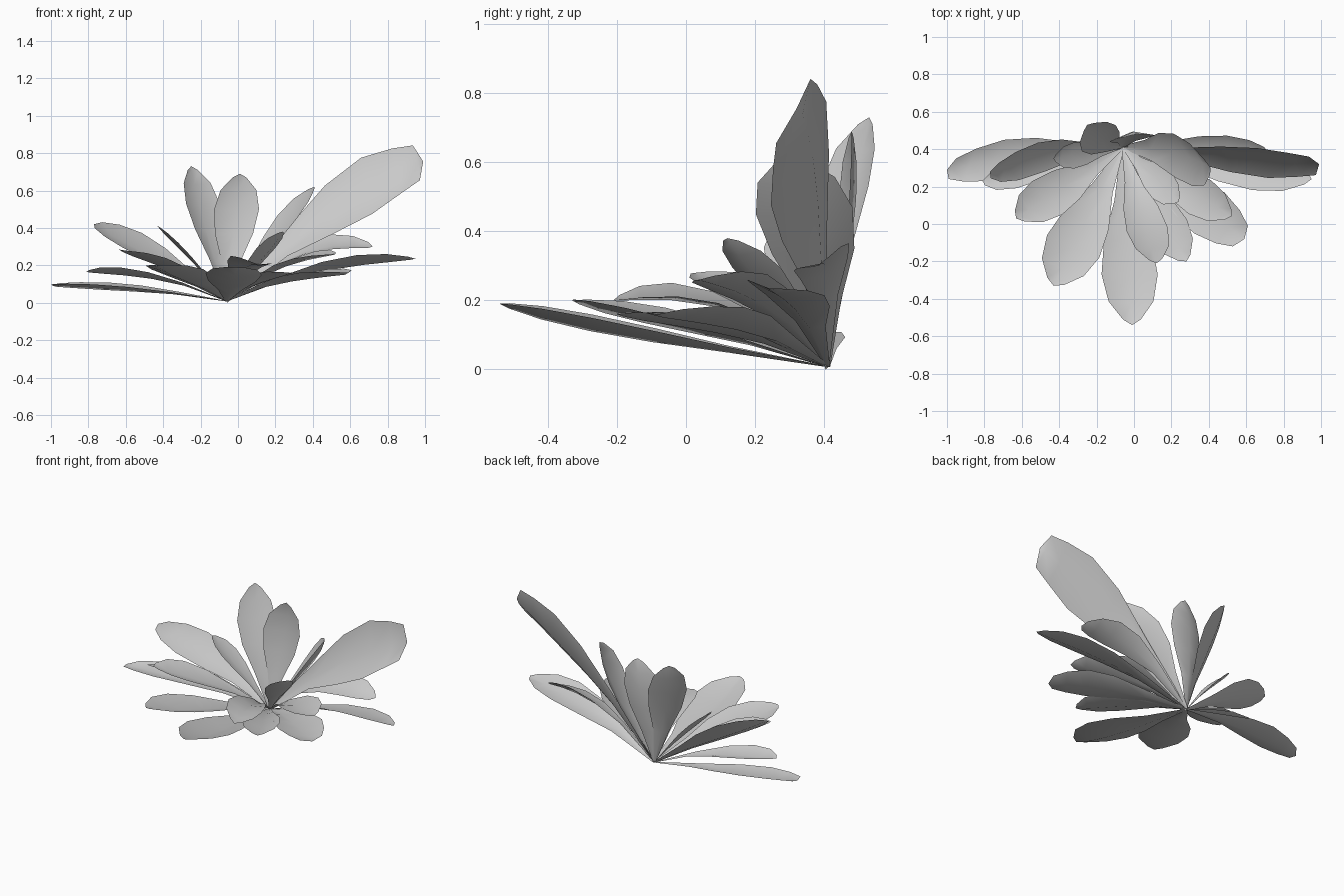
import bpy, bmesh
from mathutils import Vector

if "Cube" in bpy.data.objects:
    bpy.data.objects.remove(bpy.data.objects["Cube"])

ROOT = Vector((-0.06, 0.41, 0.008))
# blade profile: (position along the blade, share of half width)
PROFILE = [(0, 0.06), (0.3, 0.4), (0.53, 0.85), (0.72, 1.0), (0.87, 0.8), (0.97, 0.32)]


def leaf(name, tip, side, rise, tip_width=0.32, sway=0.0):
    """Folded blade from the root to tip; side is the half-width vector, rise and sway bow it in z and y."""
    tip, side = Vector(tip), Vector(side)
    axis = tip - ROOT
    normal = axis.cross(side).normalized()
    if normal.z < 0:
        normal.negate()
    bm = bmesh.new()
    rows = []
    for t, w in PROFILE:
        if t > 0.9:
            w = tip_width
        elif t > 0.8:
            w = max(w, tip_width + 0.1)
        c = ROOT + axis * t + Vector((0, sway, rise)) * 4.4 * t * (1 - t)
        rib = c - normal * side.length * w * 0.16
        rim = normal * side.length * w * 0.13
        rows.append([bm.verts.new(p) for p in (c - side * w + rim, rib, c + side * w + rim)])
    for a, b in zip(rows, rows[1:]):
        for i in (0, 1):
            bm.faces.new((a[i], a[i + 1], b[i + 1], b[i]))
    # pointed end
    end = bm.verts.new(tip)
    for i in (0, 1):
        bm.faces.new((rows[-1][i], rows[-1][i + 1], end))
    bmesh.ops.recalc_face_normals(bm, faces=bm.faces[:])
    if sum((f.normal.z for f in bm.faces)) < 0:
        bmesh.ops.reverse_faces(bm, faces=bm.faces[:])
    for f in bm.faces:
        f.smooth = True
    me = bpy.data.meshes.new(name)
    bm.to_mesh(me)
    bm.free()
    bpy.context.collection.objects.link(bpy.data.objects.new(name, me))


# left side leaves, low to high
leaf("leaf_left_low", (-1.0, 0.29, 0.095), (0.04, 0.11, 0.005), 0.02, 0.5, 0.02)
leaf("leaf_left_mid", (-0.81, 0.23, 0.165), (0.03, 0.09, -0.015), 0.045)
leaf("leaf_left_high", (-0.77, 0.28, 0.42), (0.05, 0.10, 0.04), 0.02, 0.4, 0.03)
leaf("leaf_left_front", (-0.63, 0.03, 0.28), (-0.08, 0.09, 0.01), 0.035)
leaf("leaf_left_inner", (-0.43, 0.35, 0.41), (0.0, 0.07, 0.0), 0.02)

# front fan
leaf("leaf_front_left", (-0.43, -0.33, 0.20), (-0.14, 0.06, 0.0), 0.015)
leaf("leaf_front_long", (-0.01, -0.54, 0.19), (-0.15, 0.0, 0.005), -0.005)
leaf("leaf_front_upper", (0.12, -0.21, 0.20), (-0.11, -0.01, 0.02), 0.08)
leaf("leaf_front_right", (0.28, -0.20, 0.16), (0.10, 0.05, 0.0), 0.03)
leaf("leaf_front_right_outer", (0.59, -0.08, 0.16), (0.08, 0.11, 0.01), 0.04, 0.5)
leaf("leaf_front_right_upper", (0.52, 0.04, 0.26), (0.06, 0.09, 0.02), 0.06)
leaf("leaf_front_inner", (0.24, 0.12, 0.38), (0.05, 0.07, 0.0), 0.01)

# right side leaves
leaf("leaf_right_steep", (0.41, 0.30, 0.62), (-0.05, 0.14, 0.01), 0.0, 0.3, 0.02)
leaf("leaf_right_large", (0.99, 0.32, 0.755), (-0.03, 0.08, 0.15), 0.08, 0.62)
leaf("leaf_right_low", (0.95, 0.24, 0.235), (0.03, 0.11, -0.02), 0.055)
leaf("leaf_right_back", (0.72, 0.38, 0.30), (0.0, 0.08, 0.04), 0.11, 0.4, 0.01)

# upright back leaves
leaf("leaf_back_left", (-0.25, 0.53, 0.73), (0.09, 0.07, 0.0), 0.0, 0.3, -0.03)
leaf("leaf_back_center", (0.01, 0.48, 0.69), (0.12, 0.015, 0.0), 0.0, 0.3, 0.015)
